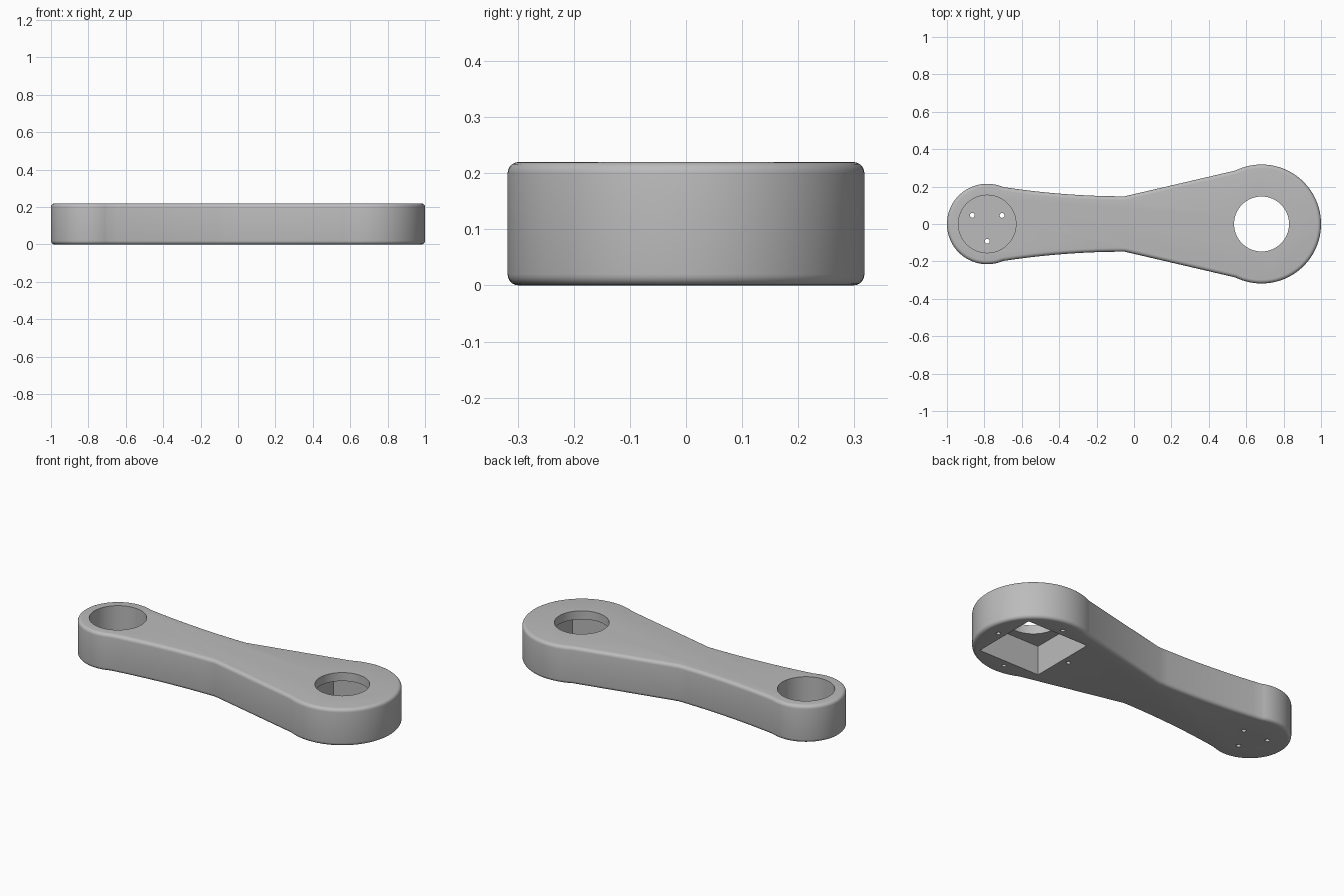
import bpy, bmesh, math

cube = bpy.data.objects.get("Cube")
if cube:
    bpy.data.objects.remove(cube, do_unlink=True)

HEIGHT = 0.22
SMALL_X, SMALL_R = -0.785, 0.215
BIG_X, BIG_R = 0.682, 0.318
WAIST_X, WAIST_Y = -0.05, 0.148

grey = bpy.data.materials.new("plain grey")
grey.use_nodes = True
grey.diffuse_color = (0.5, 0.5, 0.5, 1)
grey.node_tree.nodes["Principled BSDF"].inputs["Base Color"].default_value = (0.5, 0.5, 0.5, 1)


def arc(cx, r, start, end, steps):
    angles = [start + (end - start) * i / steps for i in range(steps + 1)]
    return [(cx + r * math.cos(a), r * math.sin(a)) for a in angles]


def prism(name, points, z0, z1):
    """Closed solid with the given outline between two heights."""
    bm = bmesh.new()
    face = bm.faces.new([bm.verts.new((x, y, z0)) for x, y in points])
    top = bmesh.ops.extrude_face_region(bm, geom=[face])["geom"]
    moved = [v for v in top if isinstance(v, bmesh.types.BMVert)]
    bmesh.ops.translate(bm, verts=moved, vec=(0, 0, z1 - z0))
    bmesh.ops.recalc_face_normals(bm, faces=bm.faces)
    mesh = bpy.data.meshes.new(name)
    bm.to_mesh(mesh)
    bm.free()
    mesh.materials.append(grey)
    obj = bpy.data.objects.new(name, mesh)
    bpy.context.collection.objects.link(obj)
    return obj


def circle(cx, cy, r, sides):
    step = math.tau / sides
    return [(cx + r * math.cos(i * step), cy + r * math.sin(i * step)) for i in range(sides)]


def cut(body, name, points, z0, z1):
    """Subtract a prism from the body."""
    cutter = prism(name, points, z0, z1)
    cutter.hide_render = True
    mod = body.modifiers.new(name, 'BOOLEAN')
    mod.operation = 'DIFFERENCE'
    mod.solver = 'EXACT'
    mod.object = cutter
    bpy.ops.object.modifier_apply(modifier=mod.name)
    bpy.data.objects.remove(cutter, do_unlink=True)


# Upper half of the outline: big end, straight flank, curved flank, small end
join_big = math.radians(116)
join_small = math.radians(67)
upper = arc(BIG_X, BIG_R, 0, join_big, 48)
small = arc(SMALL_X, SMALL_R, join_small, math.pi, 40)
end_x, end_y = small[0]
for i in range(12):
    t = i / 12
    upper.append((WAIST_X + (end_x - WAIST_X) * t, WAIST_Y + (end_y - WAIST_Y) * t * t))
upper += small
lower = [(x, -y) for x, y in reversed(upper[1:-1])]

# Arm body with rounded rims
arm = prism("arm_body", upper + lower, 0, HEIGHT)
bpy.ops.object.select_all(action='DESELECT')
arm.select_set(True)
bpy.context.view_layer.objects.active = arm
bevel = arm.modifiers.new("rounded_rims", 'BEVEL')
bevel.width = 0.02
bevel.segments = 5
bevel.limit_method = 'ANGLE'
bevel.angle_limit = math.radians(60)
bevel.use_clamp_overlap = False
bpy.ops.object.modifier_apply(modifier=bevel.name)

# Big end: square pocket from below, round opening above, blind screw holes
half = 0.197
square = [(BIG_X + sx * half, sy * half) for sx, sy in ((1, 1), (-1, 1), (-1, -1), (1, -1))]
cut(arm, "square_pocket", square, -0.1, 0.17)
cut(arm, "round_opening", circle(BIG_X, 0, 0.147, 64), 0.1, 0.3)
for i in range(4):
    a = i * math.pi / 2
    hole = circle(BIG_X + 0.237 * math.cos(a), 0.237 * math.sin(a), 0.012, 16)
    cut(arm, "screw_hole", hole, -0.1, 0.1)

# Small end: round pocket from above with three through holes in its floor
cut(arm, "round_pocket", circle(SMALL_X, 0, 0.154, 64), 0.03, 0.3)
for i in range(3):
    a = math.radians(30 + 120 * i)
    hole = circle(SMALL_X + 0.092 * math.cos(a), 0.092 * math.sin(a), 0.013, 16)
    cut(arm, "floor_hole", hole, -0.1, 0.1)

bpy.ops.object.shade_smooth_by_angle(angle=math.radians(30))
